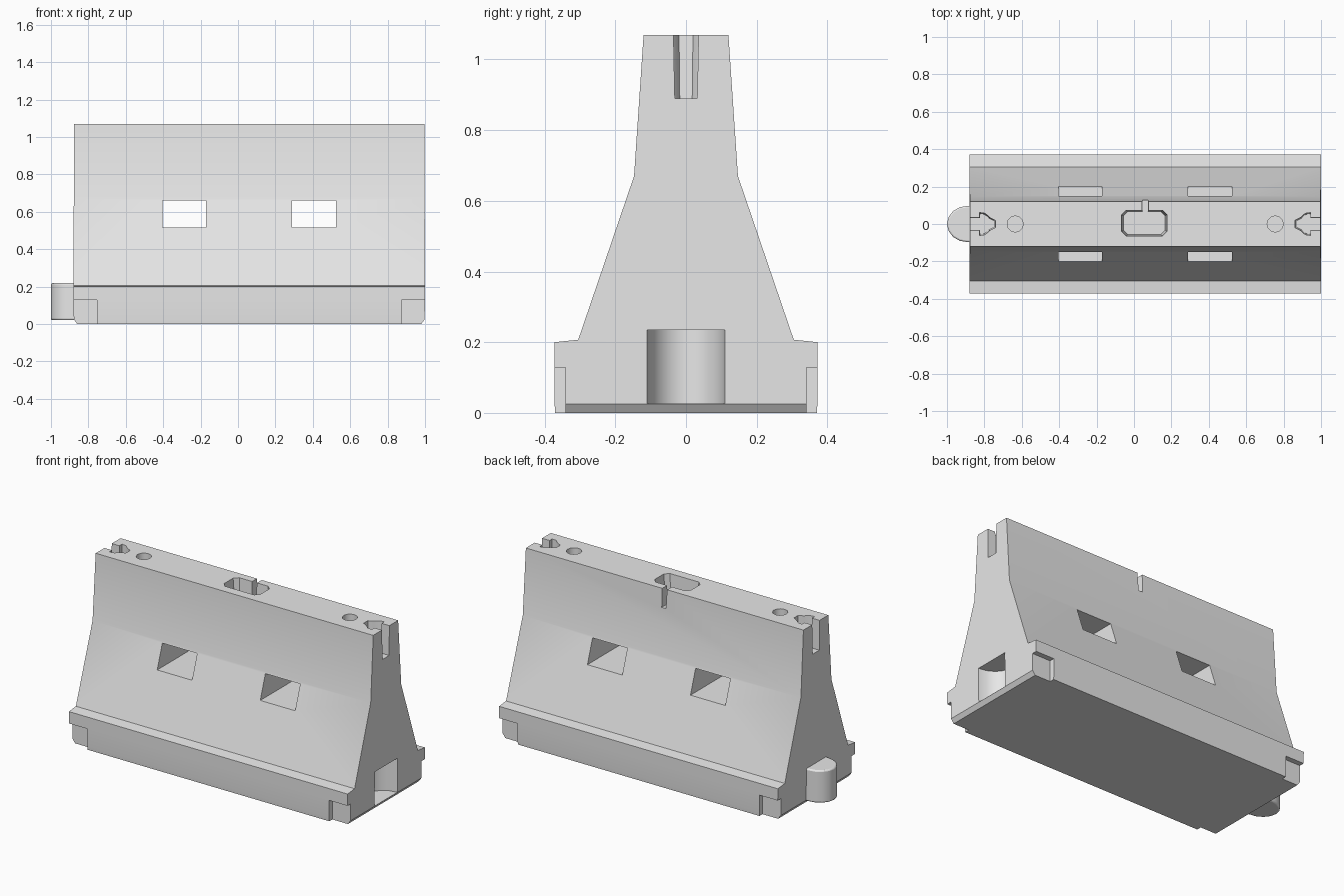
import bpy, bmesh, math

if "Cube" in bpy.data.objects:
    bpy.data.objects.remove(bpy.data.objects["Cube"])

TOP = 1.07
MID = 0.06  # the body is symmetric about this x

plastic = bpy.data.materials.new("light_grey_plastic")
plastic.use_nodes = True
GREY = (0.8, 0.8, 0.8, 1)
plastic.diffuse_color = GREY
plastic.node_tree.nodes["Principled BSDF"].inputs["Base Color"].default_value = GREY


def loft(name, rings):
    """Join equal rings of points with quads and cap both ends."""
    bm = bmesh.new()
    loops = [[bm.verts.new(p) for p in ring] for ring in rings]
    n = len(loops[0])
    for low, high in zip(loops, loops[1:]):
        for i in range(n):
            j = (i + 1) % n
            bm.faces.new((low[i], low[j], high[j], high[i]))
    bm.faces.new(loops[0][::-1])
    bm.faces.new(loops[-1])
    bmesh.ops.recalc_face_normals(bm, faces=bm.faces)
    mesh = bpy.data.meshes.new(name)
    bm.to_mesh(mesh)
    bm.free()
    mesh.materials.append(plastic)
    obj = bpy.data.objects.new(name, mesh)
    bpy.context.collection.objects.link(obj)
    return obj


def prism(name, outline, z0, z1, taper=1.0):
    """Upright prism; its bottom is scaled by taper about the centre."""
    cx = sum(p[0] for p in outline) / len(outline)
    cy = sum(p[1] for p in outline) / len(outline)
    low = [(cx + (x - cx) * taper, cy + (y - cy) * taper, z0) for x, y in outline]
    return loft(name, [low, [(x, y, z1) for x, y in outline]])


def rect(x0, x1, y0, y1):
    return [(x0, y0), (x1, y0), (x1, y1), (x0, y1)]


def activate(obj):
    bpy.ops.object.select_all(action='DESELECT')
    obj.select_set(True)
    bpy.context.view_layer.objects.active = obj


def carve(target, cutter):
    cutter.hide_render = True
    activate(target)
    mod = target.modifiers.new("carve", 'BOOLEAN')
    mod.operation = 'DIFFERENCE'
    mod.solver = 'EXACT'
    mod.object = cutter
    bpy.ops.object.modifier_apply(modifier=mod.name)
    bpy.data.objects.remove(cutter)


def smooth(obj, degrees):
    activate(obj)
    bpy.ops.object.shade_smooth_by_angle(angle=math.radians(degrees))


# Barrier body: stacked rectangles given as height, half width, half length
levels = [(0, 0.37, 0.92), (0.025, 0.372, 0.938), (0.2, 0.372, 0.94),
          (0.207, 0.305, 0.94), (0.67, 0.147, 0.938), (TOP, 0.12, 0.936)]
body = loft("barrier_body", [
    [(x, y, z) for x, y in rect(MID - l, MID + l, -w, w)] for z, w, l in levels])

for side in (-1, 1):
    def at(d):
        return MID + side * d

    # Forklift window through the body
    carve(body, prism("window_cutter", rect(at(0.23), at(0.465), -0.5, 0.5), 0.515, 0.66))

    # Keyhole slot at the end of the top
    half = [(1.0, 0.036), (0.885, 0.036), (0.885, 0.062), (0.855, 0.058), (0.83, 0.035)]
    key = half + [(0.8, 0.02)]
    outline = key + [(d, -y) for d, y in reversed(key)]
    carve(body, prism("slot_cutter", [(at(d), y) for d, y in outline], 0.89, 1.1, 0.88))

    # Round filling hole
    ring = [(at(0.695) + 0.043 * math.cos(a * math.pi / 6),
             0.043 * math.sin(a * math.pi / 6)) for a in range(12)]
    carve(body, prism("hole_cutter", ring, 1.0, 1.1))

    # Recessed lower corners
    for y in (-1, 1):
        carve(body, prism("corner_cutter",
                          rect(at(0.815), at(1.1), y * 0.341, y * 0.5), -0.1, 0.128))

# Pocket in the middle of the top, with chamfered corners
px, py, c = 0.125, 0.07, 0.025
pocket = [(px, py - c), (px - c, py), (c - px, py), (-px, py - c),
          (-px, c - py), (c - px, -py), (px - c, -py), (px, c - py)]
carve(body, prism("pocket_cutter",
                  [(MID - 0.005 + x, 0.005 + y) for x, y in pocket], 0.95, 1.1, 0.88))
# Drain slit from the pocket to the back
carve(body, prism("slit_cutter", rect(0.043, 0.077, 0.04, 0.2), 0.957, 1.1, 0.85))


# Rounded joint outline, shared by the tab and the socket
def joint(x, radius, depth):
    arc = [(x + 0.02, -radius), (x + 0.02, radius)]
    for i in range(9):
        a = math.pi / 2 + math.pi * i / 8
        arc.append((x + depth * math.cos(a), radius * math.sin(a)))
    return arc


carve(body, prism("socket_cutter", joint(1.0, 0.11, 0.13), 0.026, 0.235))
smooth(body, 35)

# Connecting tab on the end opposite the socket
tab = prism("connecting_tab", joint(-0.89, 0.097, 0.11), 0.02, 0.218)
bevel = tab.modifiers.new("soft_edge", 'BEVEL')
bevel.width = 0.008
bevel.segments = 2
bevel.limit_method = 'ANGLE'
bevel.angle_limit = math.radians(50)
smooth(tab, 40)
